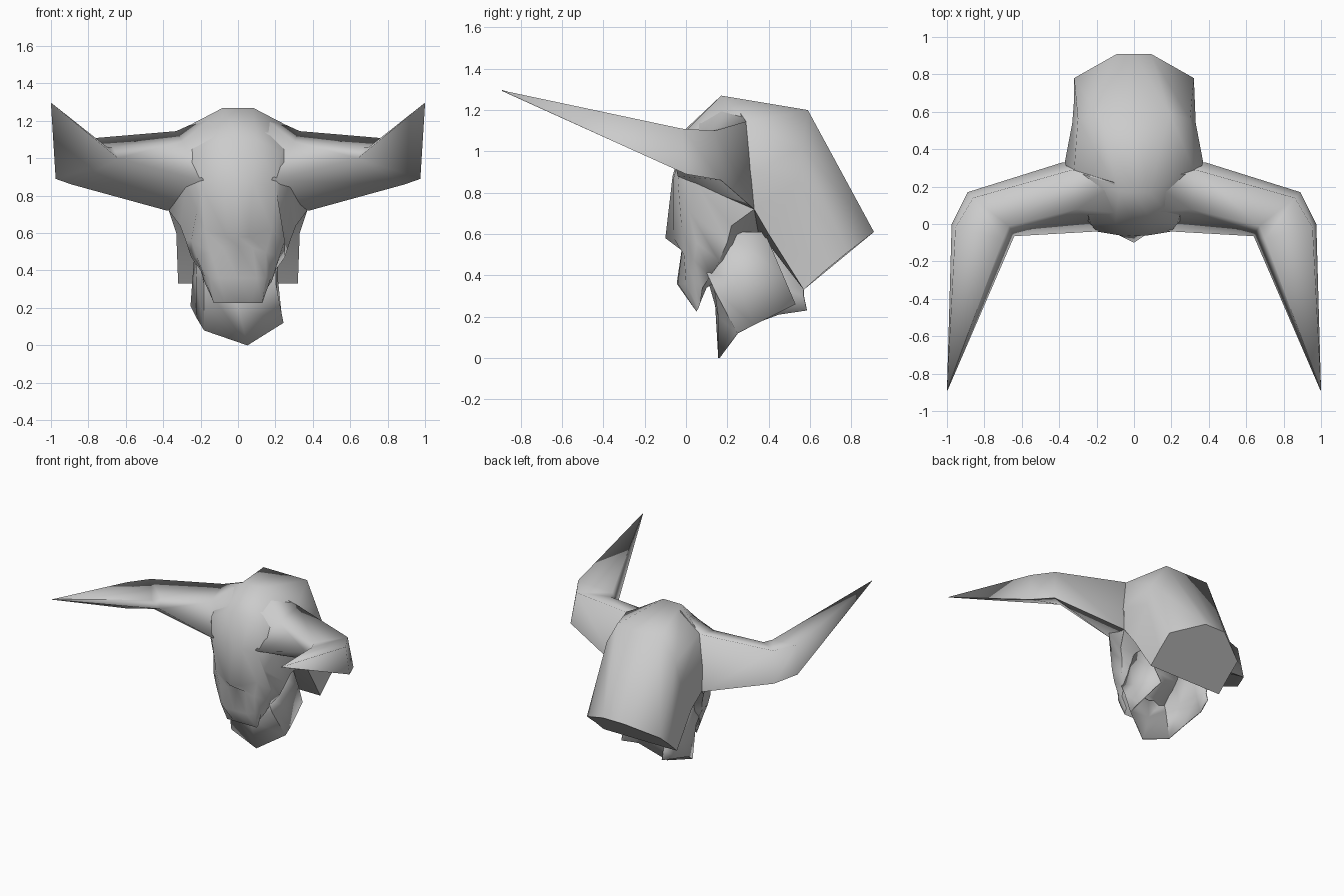
import bpy
import bmesh
import math

old = bpy.data.objects.get("Cube")
if old:
    bpy.data.objects.remove(old, do_unlink=True)

bone = bpy.data.materials.new("plain grey")
bone.use_nodes = True
grey = (0.6, 0.6, 0.6, 1)
bone.diffuse_color = grey
bone.node_tree.nodes["Principled BSDF"].inputs["Base Color"].default_value = grey


def mirrored_ring(half):
    """Close a half ring that starts and ends on the centre line."""
    return half + [(-x, y, z) for x, y, z in reversed(half[1:-1])]


def loft(name, rows, crease, closed=True):
    """Skin rows of points as a capped tube, or as an open sheet."""
    bm = bmesh.new()
    rows = [[bm.verts.new(p) for p in row] for row in rows]
    count = len(rows[0])
    for a, b in zip(rows, rows[1:]):
        for i in range(count if closed else count - 1):
            j = (i + 1) % count
            bm.faces.new((a[i], a[j], b[j], b[i]))
    if closed:
        bm.faces.new(rows[0])
        bm.faces.new(rows[-1])
    bmesh.ops.remove_doubles(bm, verts=bm.verts, dist=0.001)
    bmesh.ops.recalc_face_normals(bm, faces=bm.faces)
    mesh = bpy.data.meshes.new(name)
    bm.to_mesh(mesh)
    bm.free()
    mesh.materials.append(bone)
    obj = bpy.data.objects.new(name, mesh)
    bpy.context.collection.objects.link(obj)
    bpy.ops.object.select_all(action="DESELECT")
    obj.select_set(True)
    bpy.context.view_layer.objects.active = obj
    bpy.ops.object.shade_smooth_by_angle(angle=math.radians(crease))
    return obj


# Cranium: neck cut, back of crown, crown, upper forehead
cranium = [
    [(0, .91, .61), (.09, .91, .61), (.32, .78, .51), (.32, .67, .42), (.32, .57, .33), (0, .57, .33)],
    [(0, .59, 1.2), (.19, .59, 1.2), (.3, .56, 1.02), (.33, .54, .85), (.33, .4, .6), (0, .4, .55)],
    [(0, .17, 1.27), (.08, .17, 1.27), (.32, .29, 1.145), (.37, .33, .9), (.37, .33, .72), (0, .36, .55)],
    [(0, 0, 1.11), (.1, 0, 1.1), (.23, 0, 1.03), (.28, .05, .85), (.31, .22, .64), (0, .33, .52)],
]
# Face: brow, nose bridge, nose step, muzzle, muzzle edge
face = [
    [(0, -.065, .88), (.08, -.06, .87), (.2, -.04, .86), (.22, .01, .72), (.28, .2, .56), (0, .3, .5)],
    [(0, -.1, .58), (.06, -.06, .58), (.18, -.02, .62), (.25, .05, .56), (.25, .16, .47), (0, .25, .45)],
    [(0, -.02, .53), (.08, -.02, .52), (.15, -.01, .5), (.22, .04, .47), (.2, .12, .4), (0, .16, .38)],
    [(0, -.045, .36), (.1, -.04, .36), (.15, 0, .36), (.18, .04, .37), (.18, .08, .34), (0, .1, .34)],
    [(0, .05, .225), (.07, .05, .225), (.13, .05, .225), (.135, .06, .24), (.13, .07, .27), (0, .07, .27)],
]
loft("head", [mirrored_ring(half) for half in cranium + face], 70)

# Horns: ring order is top back, upper front, lower front, bottom back
horn = [
    [(.1, .22, 1.25), (.1, .06, 1.15), (.08, -.03, .9), (.3, .33, .73)],
    [(.33, .29, 1.145), (.3, .08, 1.09), (.2, -.04, .88), (.38, .33, .72)],
    [(.86, .14, 1.1), (.67, -.01, 1.06), (.64, -.065, 1), (.89, .17, .86)],
    [(.955, -.02, 1.11), (.7, -.08, 1.06), (.64, -.065, 1), (.975, 0, .89)],
    [(1, -.89, 1.295), (1, -.89, 1.297), (.997, -.89, 1.295), (1, -.89, 1.292)],
]
for name, side in (("left_horn", 1), ("right_horn", -1)):
    loft(name, [[(side * x, y, z) for x, y, z in ring] for ring in horn], 100)

# Lower jaw: thin open shell bent round the uneven chin, each row from top to bottom
jaw = [
    [(-.21, .57, .34), (-.2, .57, .3), (-.2, .585, .23)],
    [(-.22, .38, .61), (-.24, .42, .35), (-.25, .45, .21)],
    [(-.21, .2, .61), (-.22, .25, .35), (-.22, .29, .15)],
    [(-.2, .09, .44), (-.18, .14, .33), (-.18, .18, .08)],
    [(0, .16, .34), (0, .16, .2), (.05, .16, 0)],
    [(.2, .09, .44), (.2, .14, .33), (.24, .25, .12)],
    [(.21, .2, .61), (.21, .25, .35), (.23, .33, .16)],
    [(.2, .38, .61), (.2, .47, .4), (.19, .53, .26)],
]
shell = loft("lower_jaw", jaw, 45, closed=False).modifiers.new("thickness", "SOLIDIFY")
shell.thickness = 0.008
shell.offset = 0
